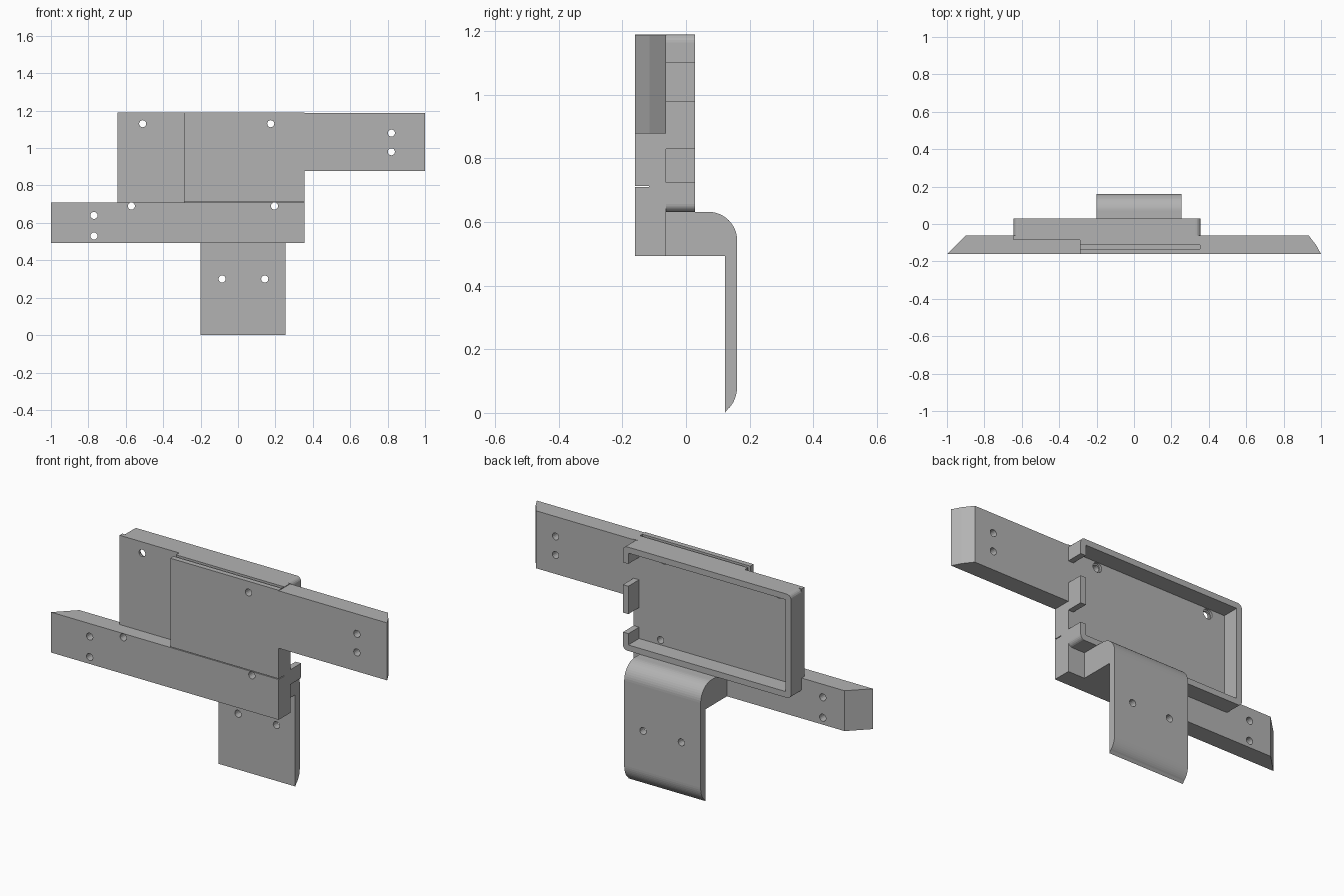
import bpy, bmesh, math
from mathutils import Vector

cube = bpy.data.objects.get("Cube")
if cube:
    bpy.data.objects.remove(cube, do_unlink=True)

grey = bpy.data.materials.new("plain grey")
grey.use_nodes = True
grey.diffuse_color = (0.45, 0.45, 0.45, 1)
grey.node_tree.nodes["Principled BSDF"].inputs["Base Color"].default_value = (0.45, 0.45, 0.45, 1)

FRONT, FLOOR, RIM = -0.161, -0.0625, 0.029   # main depth levels
LEFT, RIGHT, TOP = -0.645, 0.355, 1.19       # main block limits
SEAM, TRAY_Z = 0.71, 0.632                   # heights of seam and tray underside


def extrude(name, points, axis, low, high):
    """Extrude a 2D outline along an axis between two levels."""
    place = {"x": lambda a, b: (low, a, b),
             "y": lambda a, b: (a, low, b),
             "z": lambda a, b: (a, b, low)}[axis]
    shift = Vector([high - low if c == axis else 0 for c in "xyz"])
    bm = bmesh.new()
    face = bm.faces.new([bm.verts.new(place(*p)) for p in points])
    out = bmesh.ops.extrude_face_region(bm, geom=[face])
    bmesh.ops.translate(bm, vec=shift, verts=[g for g in out["geom"] if isinstance(g, bmesh.types.BMVert)])
    bmesh.ops.recalc_face_normals(bm, faces=bm.faces)
    mesh = bpy.data.meshes.new(name)
    bm.to_mesh(mesh)
    bm.free()
    mesh.materials.append(grey)
    obj = bpy.data.objects.new(name, mesh)
    bpy.context.collection.objects.link(obj)
    return obj


def box(name, x0, x1, y0, y1, z0, z1):
    return extrude(name, [(x0, y0), (x1, y0), (x1, y1), (x0, y1)], "z", z0, z1)


def arc(cx, cy, rx, ry, start, end, steps=10):
    angles = [math.radians(start + (end - start) * i / steps) for i in range(steps + 1)]
    return [(cx + rx * math.cos(a), cy + ry * math.sin(a)) for a in angles]


# Front plates and arms
lower_arm = extrude("lower_arm", [(-1, FRONT), (RIGHT, FRONT), (RIGHT, FLOOR), (-0.9, FLOOR)], "z", 0.493, SEAM)
mount_plate = box("mount_plate", -0.29, RIGHT, FRONT, FLOOR, SEAM, TOP)
upper_arm = extrude("upper_arm", [(RIGHT, FRONT), (1, FRONT), (0.975, -0.115), (0.935, FLOOR), (RIGHT, FLOOR)],
                    "z", 0.878, 1.187)
side_plate = box("side_plate", LEFT, -0.29, -0.086, FLOOR, SEAM, TOP)

# Tray rim: C-shaped wall with rounded outer corners, plus a middle tab
W, R = 0.032, 0.025
inner_r, top_in, low_in = RIGHT - W, TOP - W, TRAY_Z + W
rim = arc(LEFT + R, TRAY_Z + R, R, R, 270, 180, 5) + arc(LEFT + R, TOP - R, R, R, 180, 90, 5)
rim += arc(RIGHT - R, TOP - R, R, R, 90, 0, 5)
rim += [(RIGHT, 1.1), (inner_r, 1.1), (inner_r, top_in), (LEFT + W, top_in), (LEFT + W, low_in),
        (inner_r, low_in), (inner_r, 0.725), (RIGHT, 0.725)]
rim += arc(RIGHT - R, TRAY_Z + R, R, R, 0, -90, 5)
extrude("tray_rim", rim, "y", FLOOR, RIM)
box("middle_tab", inner_r, RIGHT, FLOOR, RIM, 0.83, 0.98)

# Curved hanging strap
profile = [(FLOOR, 0.493), (0.122, 0.493), (0.122, 0)]
profile += arc(0.101, 0.085, 0.06, 0.085, -60, 0, 8)
profile += arc(0.071, 0.542, 0.09, 0.09, 0, 90, 12) + [(FLOOR, TRAY_Z)]
strap = extrude("hanging_strap", profile, "x", -0.2, 0.255)


def cut(obj, cutter):
    """Subtract a hidden cutter from a part."""
    cutter.hide_render = True
    cutter.hide_viewport = True
    cutter.display_type = "WIRE"
    mod = obj.modifiers.new("cut", "BOOLEAN")
    mod.operation, mod.solver, mod.object = "DIFFERENCE", "EXACT", cutter


def drill(obj, spots, countersunk=False):
    for x, z in spots:
        cut(obj, extrude("hole_cutter", arc(x, z, 0.019, 0.019, 0, 337.5, 15), "y", -0.3, 0.3))
        if countersunk:
            cut(obj, extrude("sink_cutter", arc(x, z, 0.027, 0.027, 0, 337.5, 15), "y", FLOOR - 0.012, 0.3))


# Screw holes
drill(lower_arm, [(-0.77, 0.64), (-0.77, 0.53)])
drill(lower_arm, [(-0.57, 0.69), (0.195, 0.69)])
drill(mount_plate, [(0.175, 1.13)], True)
drill(side_plate, [(-0.51, 1.13)], True)
drill(upper_arm, [(0.82, 1.08), (0.82, 0.98)])
drill(strap, [(-0.085, 0.3), (0.143, 0.3)])

# Slot in the top edge and thin seam above the lower arm
cut(mount_plate, box("slot_cutter", -0.3, RIGHT - 0.002, -0.133, -0.113, 1.16, 1.3))
cut(mount_plate, box("seam_cutter", -0.4, 0.5, -0.3, -0.117, SEAM - 0.01, SEAM + 0.004))

# Smooth the curved parts while keeping edges crisp
for obj in bpy.context.view_layer.objects:
    obj.select_set(obj.name in {"tray_rim", "hanging_strap"})
bpy.context.view_layer.objects.active = strap
bpy.ops.object.shade_smooth_by_angle(angle=math.radians(30))
